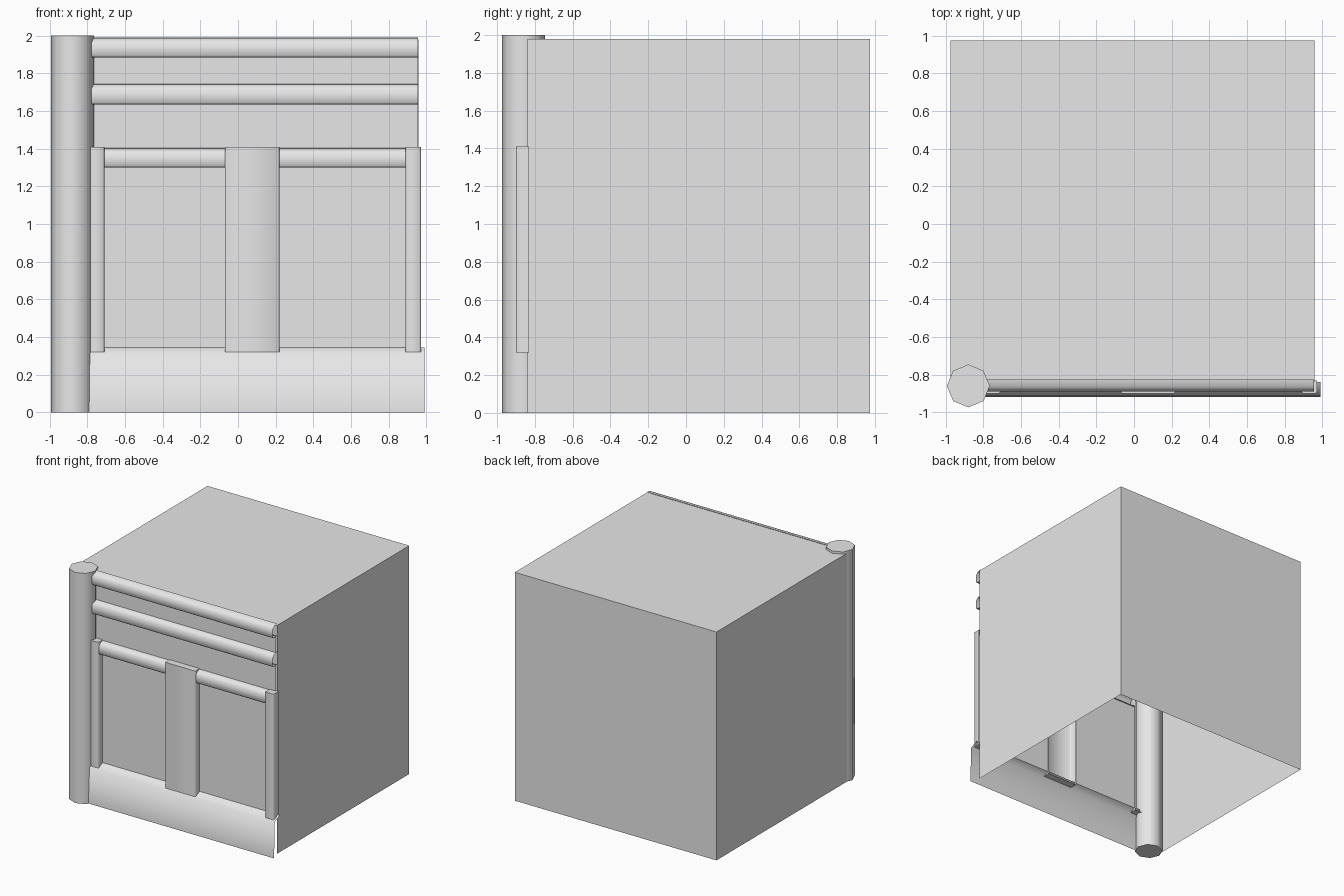
import bpy
import bmesh
from math import radians
from mathutils import Matrix

if "Cube" in bpy.data.objects:
    bpy.data.objects.remove(bpy.data.objects["Cube"], do_unlink=True)

GREY = (0.8, 0.8, 0.8, 1.0)
mat = bpy.data.materials.new("plain_grey")
mat.use_nodes = True
mat.diffuse_color = GREY
mat.node_tree.nodes["Principled BSDF"].inputs["Base Color"].default_value = GREY

LEFT, RIGHT = -0.82, 0.955   # front run, its left end buried in the column
WALL = -0.84                 # y of the front wall


def finish(name, bm):
    """Turn a bmesh into a smooth object with sharp corners."""
    mesh = bpy.data.meshes.new(name)
    bm.to_mesh(mesh)
    bm.free()
    mesh.materials.append(mat)
    for p in mesh.polygons:
        p.use_smooth = True
    mesh.set_sharp_from_angle(angle=radians(75))
    obj = bpy.data.objects.new(name, mesh)
    bpy.context.collection.objects.link(obj)
    return obj


def sweep(name, profile, start, end, axis="x", caps=False):
    """Sweep an open profile along x (y, z points) or z (x, y points)."""
    bm = bmesh.new()
    rows = []
    for t in (start, end):
        rows.append([bm.verts.new((t, a, b) if axis == "x" else (a, b, t))
                     for a, b in profile])
    lo, hi = rows
    for i in range(len(profile) - 1):
        bm.faces.new((lo[i], hi[i], hi[i + 1], lo[i + 1]))
    if caps:
        bm.faces.new(lo)
        bm.faces.new(hi[::-1])
    return finish(name, bm)


def wall(name, x0, x1, z0, z1):
    sweep(name, [(WALL, z0), (WALL, z1)], x0, x1)


def moulding(name, x0, x1, z0, z1):
    front = WALL - 0.05
    sweep(name, [(-0.825, z0), (front + 0.01, z0), (front, z0 + 0.01),
                 (front, z1 - 0.03), (front + 0.025, z1 - 0.005),
                 (-0.825, z1)], x0, x1)


def pilaster(name, x0, x1):
    b = 0.008
    sweep(name, [(x1, -0.83), (x1, -0.9 + b), (x1 - b, -0.9),
                 (x0 + b, -0.9), (x0, -0.9 + b), (x0, -0.83)],
          0.32, 1.41, axis="z", caps=True)


# Main body: a shell open at the bottom and the front
bm = bmesh.new()
bmesh.ops.create_cube(bm, size=1)
bm.normal_update()
opened = [f for f in bm.faces if f.normal.z < -0.5 or f.normal.y < -0.5]
bmesh.ops.delete(bm, geom=opened, context="FACES")
bmesh.ops.scale(bm, vec=(1.935, 1.815, 1.98), verts=bm.verts)
bmesh.ops.translate(bm, vec=(-0.0075, 0.0675, 0.99), verts=bm.verts)
finish("body_shell", bm)

# Eight-sided corner column
bm = bmesh.new()
bmesh.ops.create_cone(bm, cap_ends=True, segments=8, radius1=0.114,
                      radius2=0.114, depth=2,
                      matrix=Matrix.Translation((-0.88, -0.86, 1)))
finish("corner_column", bm)

# Flared skirting board
sweep("skirting_board", [(-0.92, 0), (-0.91, 0.312), (WALL, 0.345)], LEFT, 0.99)

# Crown bands and the plain wall between them
wall("upper_wall", LEFT, RIGHT, 1.405, 1.64)
moulding("lower_crown_band", LEFT, RIGHT, 1.635, 1.745)
wall("frieze_wall", LEFT, RIGHT, 1.74, 1.89)
moulding("top_crown_band", LEFT, RIGHT, 1.885, 1.99)

# Pilasters
for name, x0, x1 in (("column_pilaster", -0.79, -0.71),
                     ("centre_pilaster", -0.07, 0.22),
                     ("end_pilaster", 0.89, 0.972)):
    pilaster(name, x0, x1)

# Recessed panels, each with a header moulding
for side, x0, x1 in (("column_side", -0.71, -0.07), ("end_side", 0.22, 0.89)):
    wall(side + "_panel", x0, x1, 0.34, 1.305)
    moulding(side + "_panel_header", x0, x1, 1.3, 1.405)
